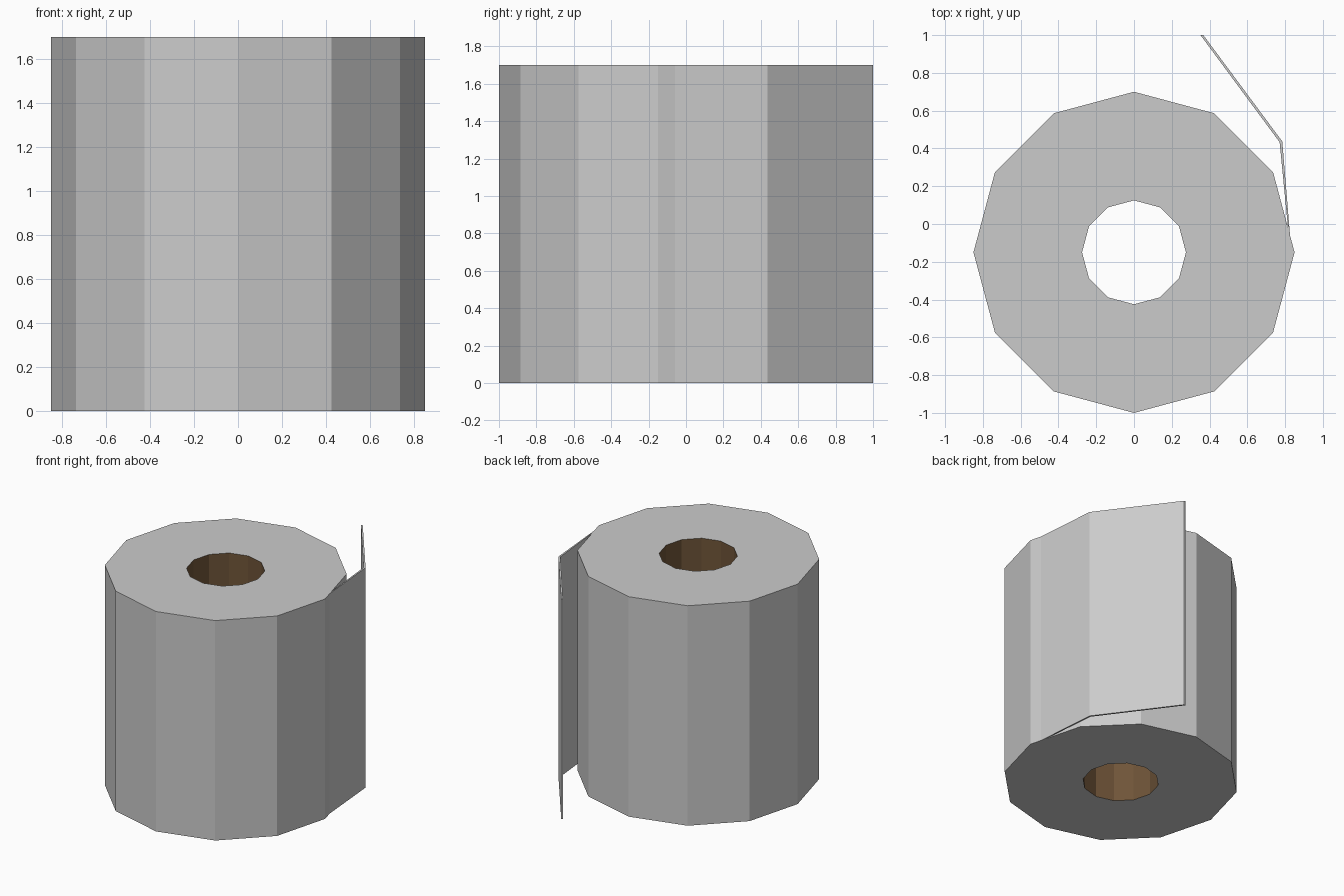
import bpy, bmesh
from math import cos, sin, pi

if "Cube" in bpy.data.objects:
    bpy.data.objects.remove(bpy.data.objects["Cube"])

H, CY, SIDES = 1.7, -0.15, 12
R_OUT, R_IN = 0.85, 0.275


def finish(name, bm, colour=None):
    mesh = bpy.data.meshes.new(name)
    bm.to_mesh(mesh)
    bm.free()
    obj = bpy.data.objects.new(name, mesh)
    bpy.context.collection.objects.link(obj)
    if colour:
        mat = bpy.data.materials.new(name + "_colour")
        mat.diffuse_color = colour
        mat.use_nodes = True
        mat.node_tree.nodes["Principled BSDF"].inputs["Base Color"].default_value = mat.diffuse_color
        mesh.materials.append(mat)
    return obj


def ring(bm, r, z):
    return [bm.verts.new((r * cos(2 * pi * i / SIDES), CY + r * sin(2 * pi * i / SIDES), z))
            for i in range(SIDES)]


def bridge(bm, a, b):
    for i in range(SIDES):
        j = (i + 1) % SIDES
        bm.faces.new((a[i], a[j], b[j], b[i]))


# Paper roll: bottom ring, outer wall, top ring
bm = bmesh.new()
rings = [ring(bm, r, z) for r, z in ((R_IN, 0), (R_OUT, 0), (R_OUT, H), (R_IN, H))]
for a, b in zip(rings, rings[1:]):
    bridge(bm, a, b)
finish("paper_roll", bm)

# Cardboard core: inner wall facing the axis
bm = bmesh.new()
bridge(bm, ring(bm, R_IN, H), ring(bm, R_IN, 0))
finish("cardboard_core", bm, (0.16, 0.09, 0.04, 1))

# Loose sheet peeling away from the roll
outline = [(0.826, -0.06), (0.785, 0.437), (0.367, 1.0),
           (0.352, 1.0), (0.771, 0.433), (0.8155, -0.022)]
bm = bmesh.new()
low = [bm.verts.new((x, y, 0)) for x, y in outline]
top = [bm.verts.new((x, y, H)) for x, y in outline]
n = len(outline)
for i in range(n):
    j = (i + 1) % n
    bm.faces.new((low[i], low[j], top[j], top[i]))
# caps as quads, one per sheet segment
for i in range(2):
    q = (i, i + 1, n - 2 - i, n - 1 - i)
    bm.faces.new([top[k] for k in q])
    bm.faces.new([low[k] for k in reversed(q)])
bmesh.ops.recalc_face_normals(bm, faces=bm.faces)
finish("loose_sheet", bm)
